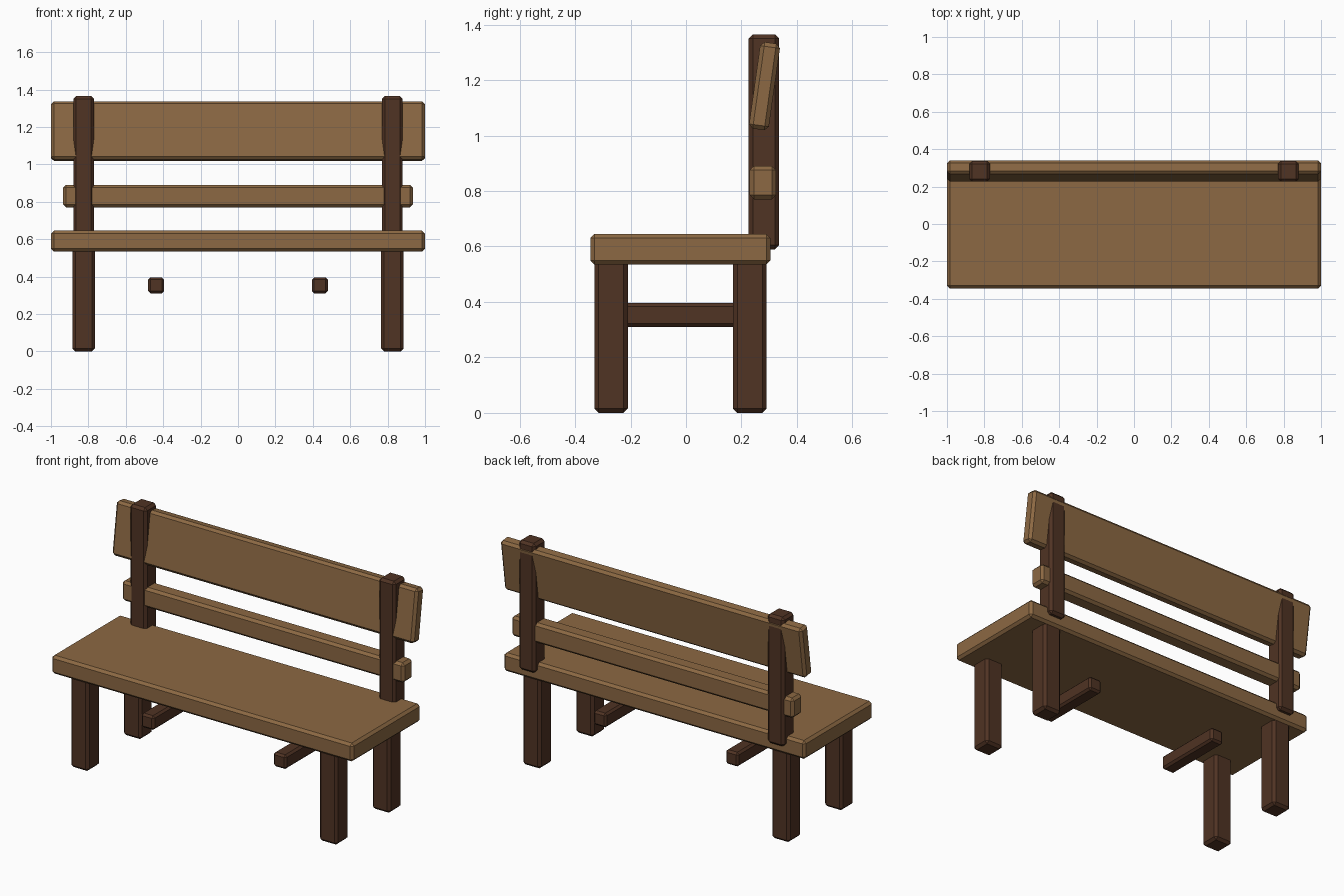
import bpy, bmesh, math

if "Cube" in bpy.data.objects:
    bpy.data.objects.remove(bpy.data.objects["Cube"])


def material(name, color):
    m = bpy.data.materials.new(name)
    m.diffuse_color = (*color, 1)
    m.use_nodes = True
    m.node_tree.nodes["Principled BSDF"].inputs["Base Color"].default_value = m.diffuse_color
    return m


light_wood = material("light wood", (0.262, 0.140, 0.056))
dark_wood = material("dark wood", (0.080, 0.033, 0.017))


def beam(name, center, size, mat, chamfer=0.015, tilt=0):
    """Chamfered box, optionally tilted about x (degrees)."""
    bm = bmesh.new()
    bmesh.ops.create_cube(bm, size=1)
    bmesh.ops.scale(bm, vec=size, verts=bm.verts)
    bmesh.ops.bevel(bm, geom=bm.edges[:], offset=chamfer, segments=1, affect='EDGES')
    mesh = bpy.data.meshes.new(name)
    bm.to_mesh(mesh)
    bm.free()
    mesh.materials.append(mat)
    ob = bpy.data.objects.new(name, mesh)
    ob.location = center
    ob.rotation_euler.x = math.radians(tilt)
    bpy.context.collection.objects.link(ob)
    return ob


# seat plank and back slats
beam("seat", (0, -0.02, 0.59), (2, 0.65, 0.11), light_wood)
beam("lower_back_slat", (0, 0.277, 0.83), (1.87, 0.095, 0.12), light_wood)
beam("upper_back_slat", (0, 0.283, 1.178), (2, 0.072, 0.315), light_wood, tilt=-8)

# legs, posts and stretchers on both sides
for side, s in (("left", -1), ("right", 1)):
    beam(f"front_leg_{side}", (s * 0.825, -0.27, 0.28), (0.12, 0.12, 0.56), dark_wood)
    beam(f"back_leg_{side}", (s * 0.825, 0.23, 0.28), (0.12, 0.12, 0.56), dark_wood)
    beam(f"back_post_{side}", (s * 0.825, 0.281, 0.977), (0.11, 0.11, 0.775), dark_wood)
    beam(f"stretcher_{side}", (s * 0.438, -0.02, 0.353), (0.085, 0.43, 0.085), dark_wood, 0.012)
